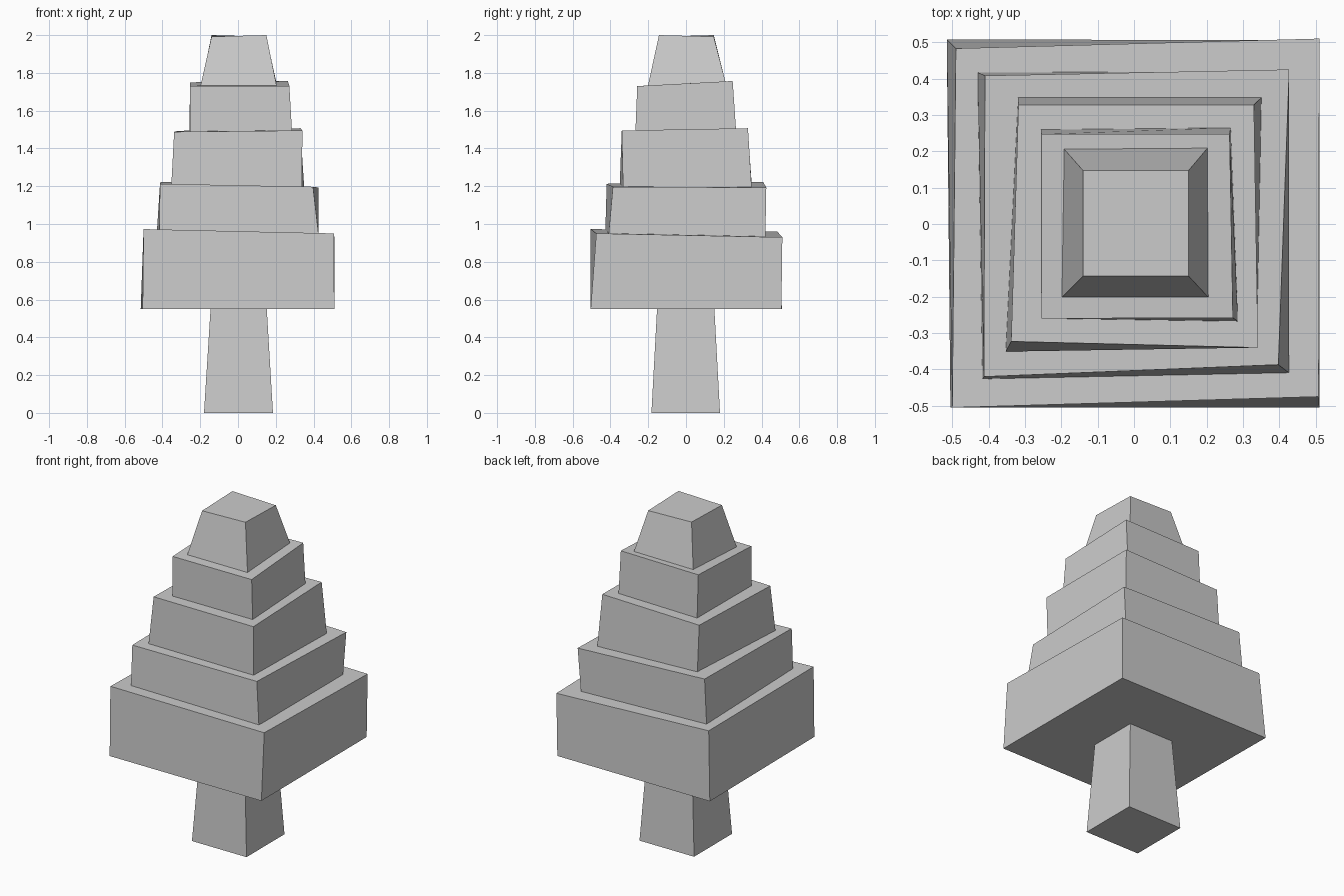
import bpy, bmesh


def block(name, bottom, bottom_z, top, top_z):
    """Wonky box; corners run front-left, front-right, back-right, back-left."""
    bm = bmesh.new()
    low = [bm.verts.new((x, y, z)) for (x, y), z in zip(bottom, bottom_z)]
    high = [bm.verts.new((x, y, z)) for (x, y), z in zip(top, top_z)]
    bm.faces.new(low[::-1])
    bm.faces.new(high)
    for i in range(4):
        j = (i + 1) % 4
        bm.faces.new((low[i], low[j], high[j], high[i]))
    mesh = bpy.data.meshes.new(name)
    bm.to_mesh(mesh)
    bm.free()
    bpy.context.collection.objects.link(bpy.data.objects.new(name, mesh))


def rect(x0, x1, y0, y1):
    return [(x0, y0), (x1, y0), (x1, y1), (x0, y1)]


# Tapered trunk
block("trunk", rect(-.18, .185, -.183, .18), [0] * 4,
      rect(-.145, .152, -.153, .15), [.555] * 4)

# Foliage tiers, each sunk slightly into the one below
block("foliage_bottom",
      [(-.505, -.505), (.51, -.505), (.507, .505), (-.515, .508)], [.55] * 4,
      [(-.5, -.505), (.508, -.475), (.51, .51), (-.49, .483)],
      [.973, .95, .93, .96])
block("foliage_lower",
      [(-.417, -.427), (.427, -.41), (.408, .42), (-.43, .417)],
      [.96, .94, .925, .95],
      [(-.413, -.42), (.397, -.387), (.427, .425), (-.41, .408)],
      [1.213, 1.197, 1.193, 1.223])
block("foliage_middle",
      [(-.353, -.351), (.338, -.333), (.351, .348), (-.319, .348)],
      [1.205, 1.19, 1.185, 1.21],
      [(-.338, -.323), (.341, -.34), (.33, .328), (-.318, .328)],
      [1.488, 1.495, 1.507, 1.493])
block("foliage_upper",
      [(-.255, -.26), (.286, -.268), (.266, .265), (-.256, .26)],
      [1.48, 1.485, 1.495, 1.485],
      [(-.255, -.26), (.272, -.258), (.263, .247), (-.255, .247)],
      [1.73, 1.73, 1.757, 1.75])
block("foliage_tip",
      [(-.2, -.203), (.206, -.203), (.204, .211), (-.194, .208)],
      [1.725, 1.725, 1.745, 1.74],
      rect(-.14, .15, -.143, .147), [1.992, 2.0, 1.992, 2.0])
